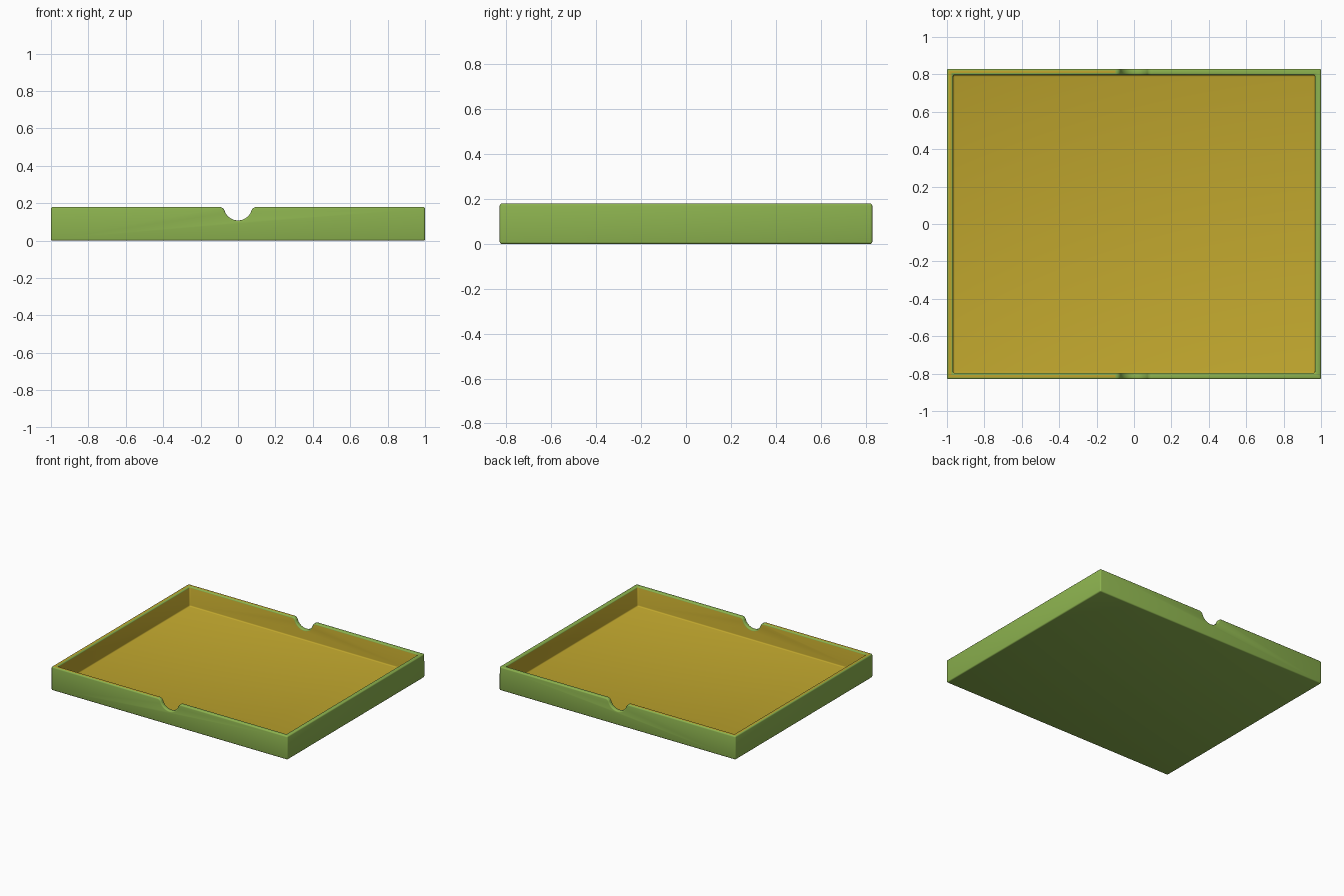
import bpy
import bmesh
from math import cos, sin, radians
from mathutils import Matrix

if "Cube" in bpy.data.objects:
    bpy.data.objects.remove(bpy.data.objects["Cube"], do_unlink=True)

LENGTH, DEPTH, HEIGHT = 2.0, 1.66, 0.18
WALL, FLOOR, BEVEL = 0.033, 0.03, 0.009


def make_material(name, colour):
    mat = bpy.data.materials.new(name)
    mat.use_nodes = True
    mat.diffuse_color = (*colour, 1)
    mat.node_tree.nodes["Principled BSDF"].inputs["Base Color"].default_value = (*colour, 1)
    return mat


def make_object(name, bm):
    bmesh.ops.recalc_face_normals(bm, faces=bm.faces)
    mesh = bpy.data.meshes.new(name)
    bm.to_mesh(mesh)
    bm.free()
    obj = bpy.data.objects.new(name, mesh)
    bpy.context.collection.objects.link(obj)
    return obj


def make_box(name, sx, sy, z0, z1):
    bm = bmesh.new()
    bmesh.ops.create_cube(bm, size=1, matrix=Matrix.Translation((0, 0, (z0 + z1) / 2))
                          @ Matrix.Diagonal((sx, sy, z1 - z0, 1)))
    return make_object(name, bm)


def arc(cx, cz, r, start, end, steps):
    angles = [radians(start + (end - start) * i / steps) for i in range(steps + 1)]
    return [(cx + r * cos(a), cz + r * sin(a)) for a in angles]


# Finger notch: round bottom blending into flared shoulders
half = arc(0.1, HEIGHT - 0.03, 0.03, 90, 161.5, 6)
half += arc(0, 0.1834, 0.0754, -18.5, -90, 9)[1:]
profile = [(0.1, 0.3)] + half + [(-x, z) for x, z in reversed(half[:-1])] + [(-0.1, 0.3)]
bm = bmesh.new()
face = bm.faces.new([bm.verts.new((x, -1, z)) for x, z in profile])
swept = bmesh.ops.extrude_face_region(bm, geom=[face])["geom"]
bmesh.ops.translate(bm, vec=(0, 2, 0), verts=[v for v in swept if isinstance(v, bmesh.types.BMVert)])
notch = make_object("notch_cutter", bm)

# Tray shell, hollowed, notched through front and back, then softened
tray = make_box("tray", LENGTH, DEPTH, 0, HEIGHT)
hollow = make_box("hollow_cutter", LENGTH - 2 * WALL, DEPTH - 2 * WALL, FLOOR, 0.4)
for cutter in (hollow, notch):
    mod = tray.modifiers.new(cutter.name, "BOOLEAN")
    mod.operation = "DIFFERENCE"
    mod.solver = "EXACT"
    mod.object = cutter
    cutter.hide_render = True
bevel = tray.modifiers.new("soft_edges", "BEVEL")
bevel.width = BEVEL
bevel.segments = 3
bevel.limit_method = "ANGLE"
bevel.angle_limit = radians(40)
bevel.use_clamp_overlap = False

# Bake the modifiers and drop the cutters
bpy.context.view_layer.update()
evaluated = tray.evaluated_get(bpy.context.evaluated_depsgraph_get())
baked = bpy.data.meshes.new_from_object(evaluated)
tray.modifiers.clear()
tray.data = baked
for cutter in (hollow, notch):
    bpy.data.objects.remove(cutter, do_unlink=True)

# Green shell, gold lining on the inner walls and floor
baked.materials.clear()
baked.materials.append(make_material("leaf_green", (0.265, 0.45, 0.078)))
baked.materials.append(make_material("gold_lining", (0.53, 0.385, 0.027)))
for poly in baked.polygons:
    x, y, z = poly.center
    inside = abs(x) < LENGTH / 2 - WALL + 0.0005 and abs(y) < DEPTH / 2 - WALL + 0.0005
    poly.material_index = int(inside and z > FLOOR / 2)

bpy.ops.object.select_all(action="DESELECT")
tray.select_set(True)
bpy.context.view_layer.objects.active = tray
bpy.ops.object.shade_smooth_by_angle(angle=radians(35))
